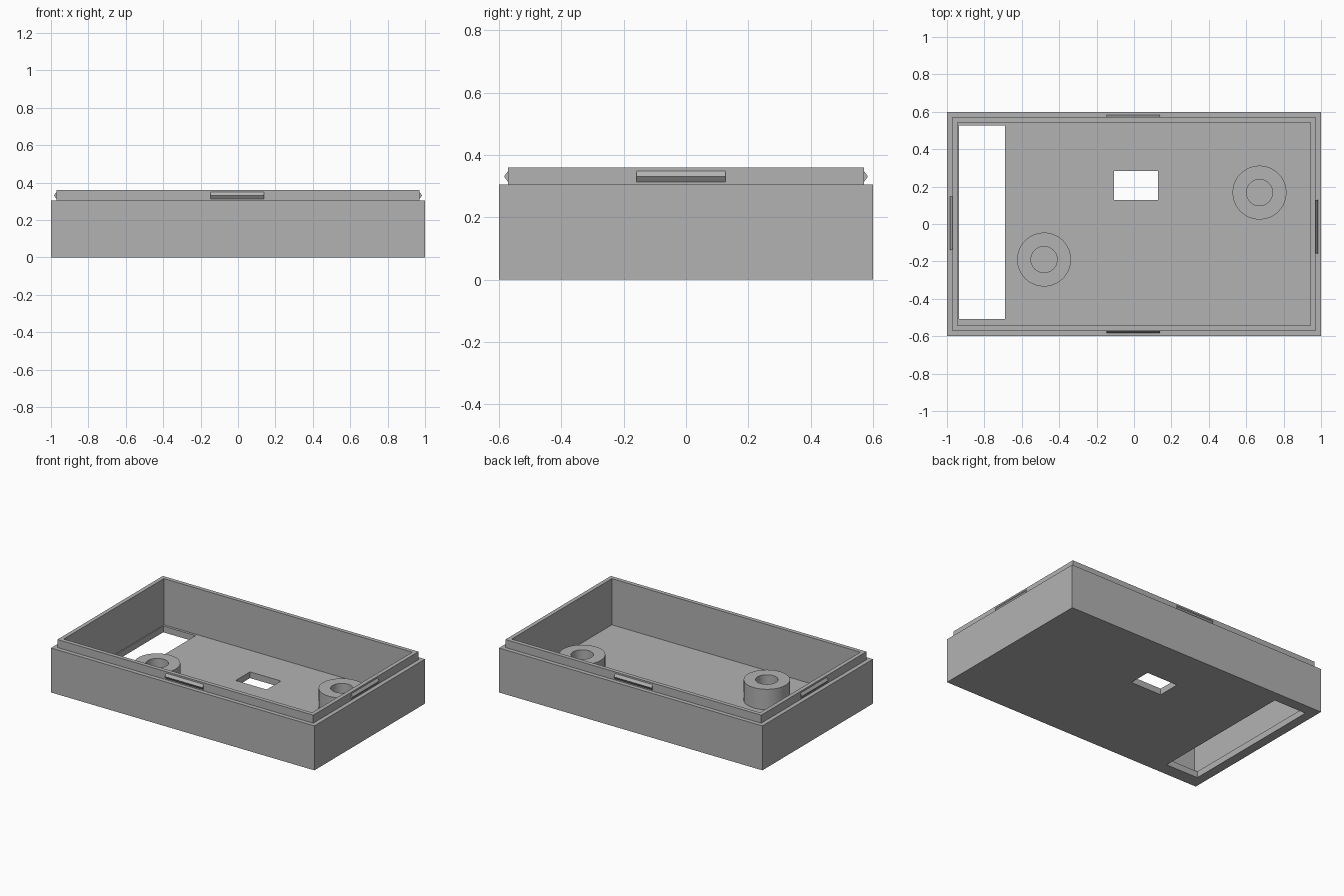
import bpy, bmesh, math
from mathutils import Matrix, Vector

cube = bpy.data.objects.get("Cube")
if cube:
    bpy.data.objects.remove(cube, do_unlink=True)

GREY = (0.448, 0.448, 0.448, 1)
grey = bpy.data.materials.new("plain grey")
grey.use_nodes = True
grey.diffuse_color = GREY
grey.node_tree.nodes["Principled BSDF"].inputs["Base Color"].default_value = GREY

BODY_TOP, LIP_TOP, FLOOR = 0.305, 0.36, 0.043
LIP_X, LIP_Y, LIP_WALL = 0.971, 0.571, 0.028


def add_object(name, bm):
    bmesh.ops.recalc_face_normals(bm, faces=bm.faces)
    mesh = bpy.data.meshes.new(name)
    bm.to_mesh(mesh)
    bm.free()
    mesh.materials.append(grey)
    obj = bpy.data.objects.new(name, mesh)
    bpy.context.collection.objects.link(obj)
    return obj


def box_mesh(x0, x1, y0, y1, z0, z1):
    bm = bmesh.new()
    size = Matrix.Diagonal((x1 - x0, y1 - y0, z1 - z0, 1))
    centre = Matrix.Translation(((x0 + x1) / 2, (y0 + y1) / 2, (z0 + z1) / 2))
    bmesh.ops.create_cube(bm, size=1, matrix=centre @ size)
    return bm


def raise_inset(bm, face, thickness, z):
    """Inset the face, then extrude it to height z."""
    bmesh.ops.inset_region(bm, faces=[face], thickness=thickness, use_even_offset=True)
    result = bmesh.ops.extrude_discrete_faces(bm, faces=[face])
    face = result["faces"][0]
    for v in face.verts:
        v.co.z = z
    return face


# Tray: outer box, stepped lip and hollow inside
bm = box_mesh(-1, 1, -0.6, 0.6, 0, BODY_TOP)
top = max(bm.faces, key=lambda f: f.calc_center_median().z)
top = raise_inset(bm, top, 1 - LIP_X, LIP_TOP)
raise_inset(bm, top, LIP_WALL, FLOOR)
tray = add_object("tray", bm)

# Openings through the floor
openings = {
    "long_slot": (-0.936, -0.69, -0.509, 0.526),
    "small_window": (-0.107, 0.128, 0.128, 0.283),
}
bpy.context.view_layer.objects.active = tray
for name, area in openings.items():
    cutter = add_object(name + "_cutter", box_mesh(*area, -0.1, 0.1))
    cutter.hide_render = True
    cut = tray.modifiers.new(name, "BOOLEAN")
    cut.operation = "DIFFERENCE"
    cut.solver = "EXACT"
    cut.object = cutter
    bpy.ops.object.modifier_apply(modifier=cut.name)
    bpy.data.objects.remove(cutter, do_unlink=True)


# Hollow screw posts
def screw_post(name, x, y, outer=0.144, inner=0.07, height=0.183, sides=64):
    bm = bmesh.new()
    profile = [(outer, FLOOR), (outer, height), (inner, height), (inner, FLOOR)]
    rings = []
    for radius, z in profile:
        angles = [math.tau * i / sides for i in range(sides)]
        rings.append([bm.verts.new((x + radius * math.cos(a), y + radius * math.sin(a), z))
                      for a in angles])
    for low, high in zip(rings, rings[1:]):
        for i in range(sides):
            j = (i + 1) % sides
            bm.faces.new((low[i], low[j], high[j], high[i]))
    post = add_object(name, bm)
    # the open tube needs its outer wall facing away from the axis
    if post.data.polygons[0].normal.x < 0:
        post.data.flip_normals()
    bpy.ops.object.select_all(action="DESELECT")
    post.select_set(True)
    bpy.context.view_layer.objects.active = post
    bpy.ops.object.shade_smooth_by_angle(angle=math.radians(30))


screw_post("left_screw_post", 0.671, 0.168)
screw_post("right_screw_post", -0.481, -0.19)


# Wedge-shaped snap ridges around the lip
def snap_ridge(name, angle, distance, shift):
    bm = bmesh.new()
    turn = Matrix.Rotation(angle, 4, "Z")
    ends = []
    for along in (shift - 0.143, shift + 0.143):
        section = [(0, 0.313), (0.013, 0.331), (0, 0.349)]
        ends.append([bm.verts.new(turn @ Vector((distance + out, along, z)))
                     for out, z in section])
    first, last = ends
    bm.faces.new(first)
    bm.faces.new(last)
    for i in range(3):
        j = (i + 1) % 3
        bm.faces.new((first[i], first[j], last[j], last[i]))
    add_object(name, bm)


snap_ridge("left_snap_ridge", 0, LIP_X, -0.016)
snap_ridge("back_snap_ridge", math.pi / 2, LIP_Y, 0.004)
snap_ridge("right_snap_ridge", math.pi, LIP_X, -0.004)
snap_ridge("front_snap_ridge", -math.pi / 2, LIP_Y, -0.004)
